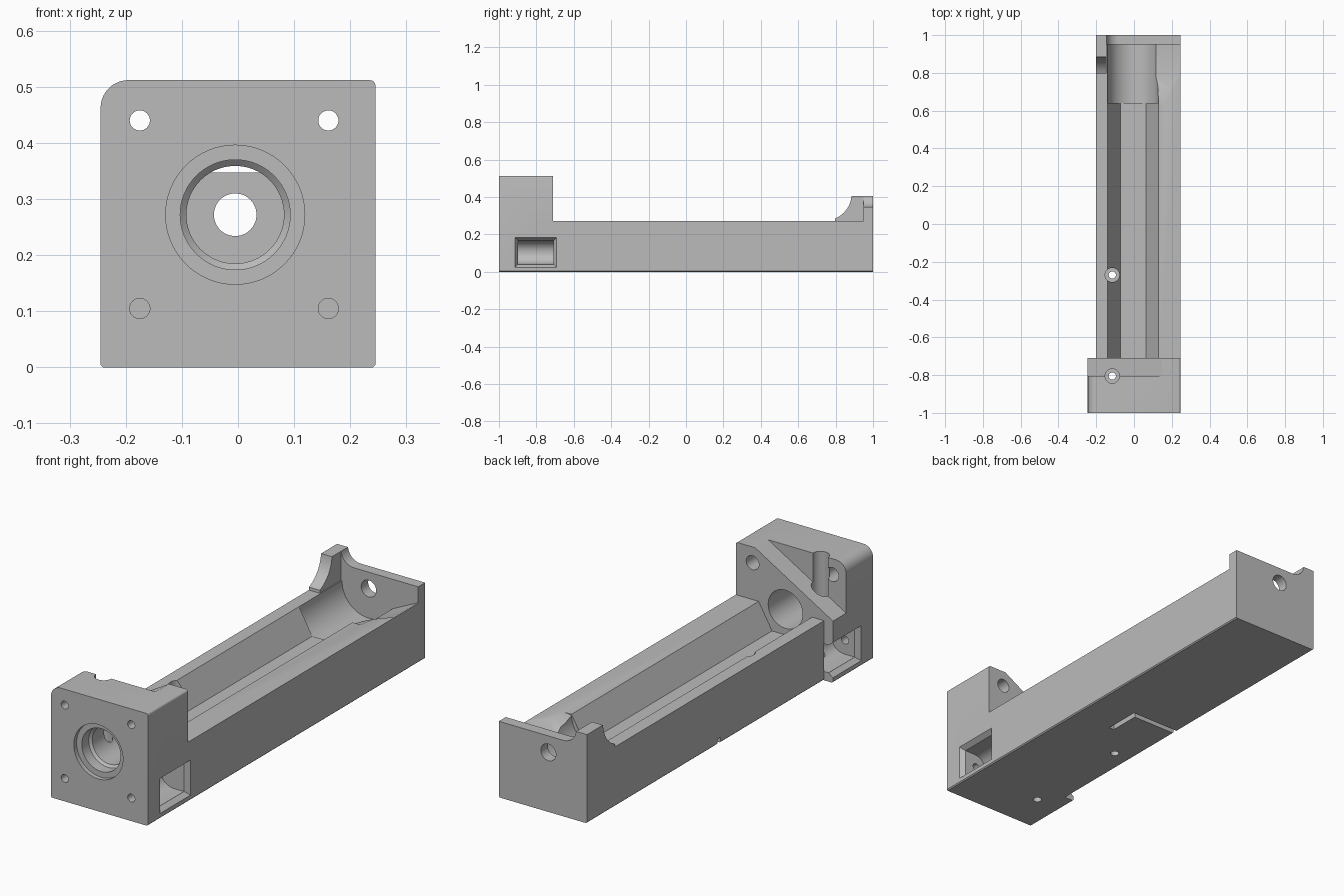
import bpy, bmesh
from math import sin, cos, radians

old = bpy.data.objects.get("Cube")
if old:
    bpy.data.objects.remove(old, do_unlink=True)

CX, CZ = -0.005, 0.272          # axis of the bore and the trough
XR, XL, XB = 0.245, -0.245, -0.2

grey = bpy.data.materials.new("matte_grey")
grey.use_nodes = True
colour = (0.5, 0.5, 0.5, 1)
grey.diffuse_color = colour
grey.node_tree.nodes["Principled BSDF"].inputs["Base Color"].default_value = colour


def loft(name, axis, sections):
    """Solid through (position, outline) sections stacked along an axis."""
    place = {"x": lambda p, a, b: (p, a, b),
             "y": lambda p, a, b: (a, p, b),
             "z": lambda p, a, b: (a, b, p)}[axis]
    bm = bmesh.new()
    rings = [[bm.verts.new(place(p, a, b)) for a, b in pts] for p, pts in sections]
    n = len(rings[0])
    bm.faces.new(rings[0])
    bm.faces.new(rings[-1])
    for r, s in zip(rings, rings[1:]):
        for i in range(n):
            j = (i + 1) % n
            bm.faces.new((r[i], r[j], s[j], s[i]))
    bmesh.ops.recalc_face_normals(bm, faces=bm.faces)
    mesh = bpy.data.meshes.new(name)
    bm.to_mesh(mesh)
    bm.free()
    mesh.materials.append(grey)
    ob = bpy.data.objects.new(name, mesh)
    bpy.context.collection.objects.link(ob)
    return ob


def prism(name, axis, pts, lo, hi):
    return loft(name, axis, [(lo, pts), (hi, pts)])


def rect(a0, b0, a1, b1):
    return [(a0, b0), (a1, b0), (a1, b1), (a0, b1)]


def arc(a, b, r, start, end, steps):
    angles = [radians(start + (end - start) * i / steps) for i in range(steps + 1)]
    return [(a + r * cos(t), b + r * sin(t)) for t in angles]


def circle(a, b, r, steps=48):
    return arc(a, b, r, 0, 360, steps)[:-1]


def base_outline(x0, top):
    e = 0.005                   # small bevel along the bottom edges
    return [(x0, e), (x0 + e, 0), (XR - e, 0), (XR, e)] + top


def combine(other, operation):
    mod = housing.modifiers.new(operation, "BOOLEAN")
    mod.operation, mod.solver, mod.object = operation, "EXACT", other
    bpy.context.view_layer.objects.active = housing
    bpy.ops.object.modifier_apply(modifier=mod.name)
    bpy.data.objects.remove(other, do_unlink=True)


def add(ob):
    combine(ob, "UNION")


def cut(ob):
    combine(ob, "DIFFERENCE")


# Long body, front block, end wall and corner horn
housing = prism("housing", "y", base_outline(XB, [(XR, CZ), (XB, CZ)]), -0.8, 1)
block_top = arc(XR - 0.01, 0.502, 0.01, 0, 90, 4) + arc(XL + 0.05, 0.462, 0.05, 90, 180, 10)
add(prism("front_block", "y", base_outline(XL, block_top), -1, -0.71))
wall_top = [(XR, 0.347), (-0.08, 0.347)] + arc(-0.08, 0.412, 0.065, 260, 187, 8)
add(prism("end_wall", "y", [(XB, 0.2), (XR, 0.2)] + wall_top + [(XB, 0.405)], 0.95, 1))
horn = [(1, 0.25), (1, 0.405), (0.885, 0.405)] + arc(0.745, 0.415, 0.14, -8, -68, 10) + [(0.795, 0.25)]
add(prism("horn", "x", horn, XB, -0.145))

# Half-hexagon trough and the round cradle at its end
trough = arc(CX, CZ, 0.135, 180, 360, 3) + [(CX + 0.135, 0.3), (CX - 0.135, 0.3)]
cut(prism("trough", "y", trough, -0.71, 0.8))
cradle = arc(CX, CZ, 0.135, 180, 360, 32) + [(CX + 0.135, 0.5), (CX - 0.135, 0.5)]
cut(prism("cradle", "y", cradle, 0.64, 0.95))

# Sunken slope beside the cradle
tip = [(0.17, CZ), (0.11, 0.265), (0.11, 0.3), (0.17, 0.3)]
mid = [(0.185, CZ), (0.1, 0.235), (0.1, 0.3), (0.185, 0.3)]
deep = [(0.24, CZ), (0.09, 0.2), (0.09, 0.3), (0.24, 0.3)]
cut(loft("side_slope", "y", [(0.64, tip), (0.72, mid), (0.78, deep), (0.95, deep)]))

# Slanted step behind the front block
cut(prism("slanted_step", "y", [(0.15, 0.513), (-0.3, 0.25), (-0.3, 0.6), (0.15, 0.6)], -0.805, -0.6))

# Stepped bore through the front block, and the end wall hole
cut(loft("bore", "y", [(y, circle(CX, CZ, r, 64)) for y, r in
                       ((-1.1, 0.124), (-0.98, 0.124), (-0.9799, 0.098), (-0.93, 0.098),
                        (-0.92, 0.087), (-0.6, 0.087))]))
cut(prism("end_hole", "y", circle(CX, CZ, 0.038), 0.9, 1.1))

# Fixing holes in the front face, with wider sockets behind the upper pair
for x in (-0.175, 0.161):
    cut(prism("lower_hole", "y", circle(x, 0.105, 0.018, 32), -1.1, -0.85))
    cut(prism("upper_hole", "y", circle(x, 0.44, 0.018, 32), -1.1, -0.6))
    cut(prism("socket", "y", circle(x, 0.44, 0.032, 32), -0.9, -0.6))

# Side windows with sloped frames and rounded inner ends
for s, edge in ((1, XR), (-1, -XL)):
    frame = [(s * (edge + 0.002), rect(-0.915, 0.022, -0.69, 0.185)),
             (s * (edge - 0.022), rect(-0.898, 0.04, -0.708, 0.167))]
    cut(loft("window_frame", "x", frame))
    pocket = [(0.25, 0.0405)] + arc(0.17, 0.1035, 0.063, 270, 90, 16) + [(0.25, 0.1665)]
    cut(prism("pocket", "y", [(s * a, b) for a, b in pocket], -0.8975, -0.7085))

# Vertical screw holes with counterbores
for y, floor in ((-0.805, 0.2), (-0.27, 0.06)):
    cut(prism("screw_hole", "z", circle(-0.115, y, 0.019, 32), -0.1, 0.6))
    cut(prism("counterbore", "z", circle(-0.115, y, 0.038, 32), floor, 0.6))

# L-shaped groove under the body
groove = [(0.025, -0.11), (0.05, -0.11), (0.05, 0.06), (-0.3, 0.06), (-0.3, 0.035), (0.025, 0.035)]
cut(prism("groove", "z", groove, -0.1, 0.025))

# Smooth the round surfaces, keep the edges crisp
bpy.ops.object.select_all(action="DESELECT")
housing.select_set(True)
bpy.context.view_layer.objects.active = housing
bpy.ops.object.shade_smooth_by_angle(angle=radians(25))
